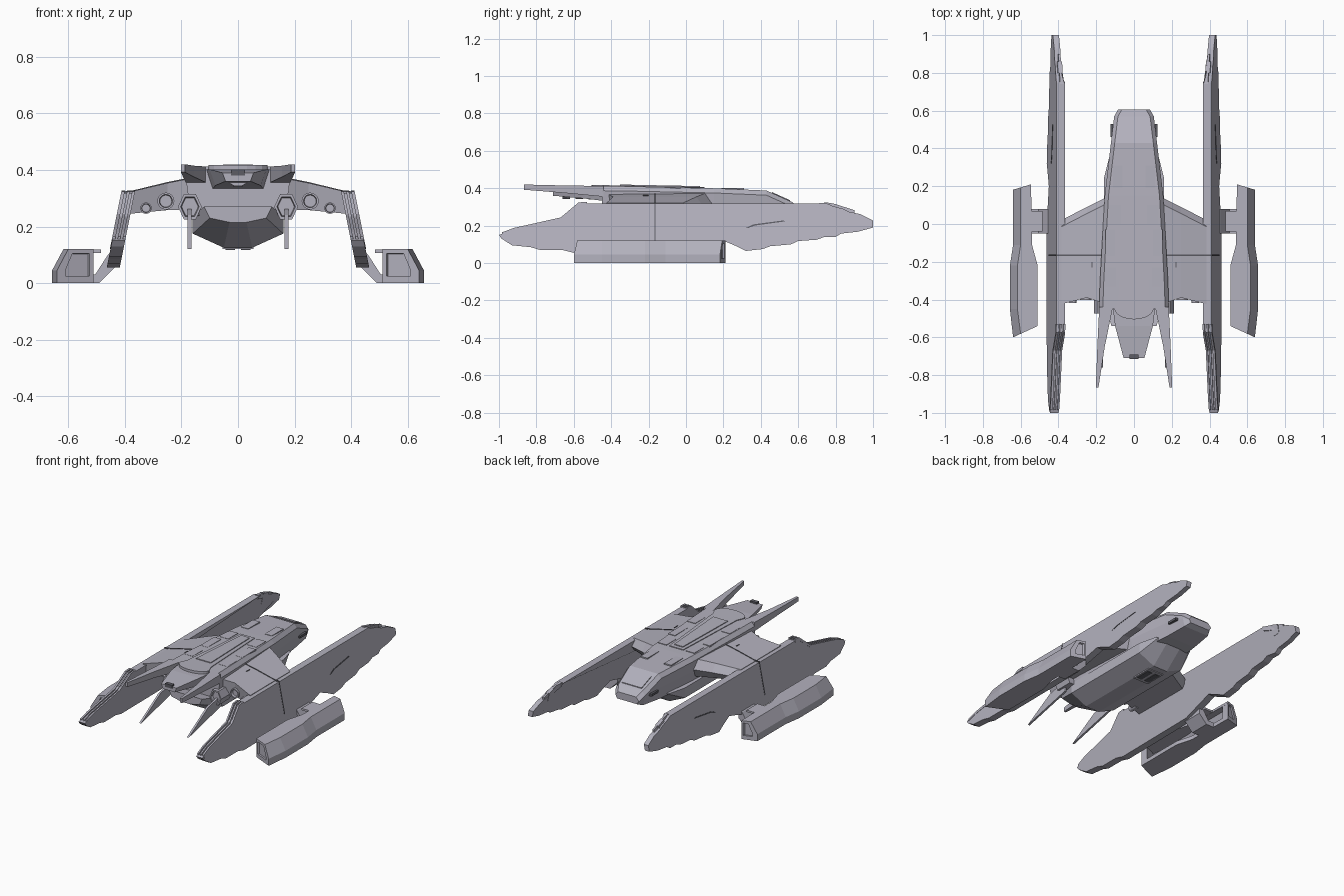
import bpy, bmesh, math
from mathutils import Vector

old = bpy.data.objects.get("Cube")
if old:
    bpy.data.objects.remove(old, do_unlink=True)


def material(name, colour):
    m = bpy.data.materials.new(name)
    m.use_nodes = True
    m.diffuse_color = (*colour, 1)
    m.node_tree.nodes["Principled BSDF"].inputs["Base Color"].default_value = (*colour, 1)
    return m


HULL = material("hull grey", (0.45, 0.44, 0.51))
SEAM = material("seam grey", (0.11, 0.11, 0.13))


def loft(name, rings, mirror=False, mat=HULL):
    """Skin a list of equal-length closed rings and cap both ends."""
    bm = bmesh.new()
    loops = [[bm.verts.new(p) for p in ring] for ring in rings]
    n = len(loops[0])
    for a, b in zip(loops, loops[1:]):
        for i in range(n):
            bm.faces.new((a[i], a[(i + 1) % n], b[(i + 1) % n], b[i]))
    bm.faces.new(loops[0])
    bm.faces.new(loops[-1])
    bmesh.ops.recalc_face_normals(bm, faces=bm.faces)
    mesh = bpy.data.meshes.new(name)
    bm.to_mesh(mesh)
    bm.free()
    mesh.materials.append(mat)
    ob = bpy.data.objects.new(name, mesh)
    bpy.context.scene.collection.objects.link(ob)
    if mirror:
        ob.modifiers.new("Mirror", 'MIRROR').use_axis[0] = True
    return ob


def box(name, x, y, z, mirror=False, mat=HULL):
    ring = lambda h: [(x[0], y[0], h), (x[1], y[0], h), (x[1], y[1], h), (x[0], y[1], h)]
    return loft(name, [ring(z[0]), ring(z[1])], mirror, mat)


def prism_y(name, section, y0, y1, mirror=False, mat=HULL):
    return loft(name, [[(x, y, z) for x, z in section] for y in (y0, y1)], mirror, mat)


def symmetric(half, y):
    """Full ring from the right half of a cross-section, top to bottom."""
    return [(x, y, z) for x, z in half] + [(-x, y, z) for x, z in reversed(half)]


# Upper hull, from blunt nose to rear wall: y, half width, top, bottom
stations = [(.605, .085, .295, .25), (.57, .105, .325, .235), (.43, .122, .388, .225),
            (.15, .155, .40, .22), (-.30, .18, .41, .22), (-.45, .185, .412, .24)]
rings = []
for y, w, top, low in stations:
    rings.append(symmetric([(w - .02, top), (w, top - .025), (w * .97, (top + low) / 2),
                            (w * .85, low)], y))
loft("upper_hull", rings)

# Faceted belly
full = [(.16, .24), (.16, .175), (.05, .125)]
loft("belly", [symmetric([(.12, .27), (.10, .23), (.03, .215)], -.54),
               symmetric(full, -.38), symmetric(full, .24),
               symmetric([(.13, .24), (.12, .235), (.05, .225)], .36)])
box("belly_vent_frame", (-.055, .055), (.06, .2), (.12, .13))
for k in (-1, 1):
    box("belly_vent", sorted((k * .01, k * .045)), (.08, .18), (.117, .125), mat=SEAM)

# Raised dorsal deck with a rounded rear edge
arc = [(.105 * math.cos(a), -.445 - .06 * math.sin(a))
       for a in [math.pi * i / 10 for i in range(11)]]
outline = [(-.05, .1), (.05, .1), (.085, -.40)] + arc + [(-.085, -.40)]
deck_z = lambda y: .403 - .02 * y
loft("dorsal_deck", [[(x, y, deck_z(y) + h) for x, y in outline] for h in (-.03, .005)])
inner = [(x * .62, y * .86 - .01) for x, y in outline[:3] + outline[-1:]]
loft("deck_panel", [[(x, y, deck_z(y) + h) for x, y in inner] for h in (0, .010)])
for i, (x, y, w, d) in enumerate([(.085, .25, .025, .06), (.10, .05, .03, .05),
                                  (.125, -.1, .025, .07), (.125, -.28, .03, .05)]):
    z = deck_z(y)
    box(f"deck_plate_{i}", (x - w, x + w), (y - d, y + d), (z - .02, z + .003), True)

# Panel on the sloping nose
slope = lambda y: .388 - (y - .43) * .45
plate = [(.075, .46), (.07, .555), (-.07, .555), (-.075, .46)]
loft("nose_panel", [[(x, y, slope(y) + h) for x, y in plate] for h in (-.02, .005)])
box("nose_side_window", (.10, .125), (.46, .53), (.285, .30), True, SEAM)

# Tapered tail with ribs beneath
loft("tail", [symmetric([(w, t), (w * .8, b)], y) for y, w, t, b in
              [(-.42, .115, .402, .33), (-.54, .10, .402, .345), (-.71, .055, .39, .36)]])
for y in (-.50, -.57, -.64):
    loft("tail_rib", [symmetric([(.05, .365), (.012, .33 - y * .02)], y + d) for d in (-.02, .02)])
box("tail_light", (-.025, .025), (-.715, -.69), (.38, .402), mat=SEAM)

# Rear prongs
loft("rear_prong", [[(a, y, b), (c, y, b), (c, y, t), (a, y, t)] for y, a, c, b, t in
                    [(-.44, .112, .184, .355, .412), (-.65, .155, .194, .375, .415),
                     (-.865, .188, .202, .392, .42)]], True)

# Hanging triangular spikes
blade = [(-.42, .27), (-.42, .20), (-.76, .12), (-.56, .24)]
loft("tail_spike", [[(x, y, z) for y, z in blade] for x in (.165, .178)], True)


def nozzle(name, x, z, rx, rz, n, y0, y1):
    """Short tube along y with a recessed rear opening."""
    def ring(y, s):
        return [(x + rx * s * math.cos(2 * math.pi * i / n), y,
                 z + rz * s * math.sin(2 * math.pi * i / n)) for i in range(n)]
    loft(name, [ring(y0, 1), ring(y1, 1), ring(y1, .78), ring(y1 + .015, .7)], True)


nozzle("main_engine", .17, .27, .042, .052, 6, -.36, -.475)
nozzle("wing_thruster_large", .255, .29, .03, .03, 20, -.36, -.402)
nozzle("wing_thruster_small", .325, .265, .02, .02, 20, -.36, -.417)

# Wings
rings = []
for x, front, rear, top, low in [(.13, .15, -.43, .378, .262), (.25, .09, -.39, .354, .258),
                                 (.385, .02, -.425, .322, .245)]:
    rings.append([(x, front, (top + low) / 2), (x, front - .035, top), (x, rear, top),
                  (x, rear + .015, low), (x, front - .035, low)])
loft("wing", rings, True)
box("wing_hatch", (.22, .225), (-.23, -.2), (.33, .363), True, SEAM)


# Leaning side fins
def lean(z):
    return .465 - (z - .05) * .2


def fin_part(name, profile, inner, outer, mat=HULL):
    def ring(d):
        return [(lean(z) + (d if y < .76 or d > -.03 else d * .7), y, z) for y, z in profile]
    loft(name, [ring(inner), ring(outer)], True, mat)


top_edge = [(-1, .15), (-.92, .18), (-.67, .235), (-.57, .318), (.75, .32), (.78, .307),
            (.84, .29), (.87, .275), (.93, .262), (1, .228)]
low_edge = [(1, .19), (.92, .168), (.83, .158), (.80, .14), (.74, .14), (.70, .125),
            (.60, .118), (.56, .10), (.45, .09), (.41, .075), (.32, .065), (.27, .09),
            (.20, .12), (-.02, .06), (-.60, .055), (-.66, .07), (-.78, .07), (-.83, .085),
            (-.93, .095), (-.985, .13)]
fin_part("side_fin", top_edge + low_edge, -.046, 0)

# Raised rails on the sloping fin front
path = [(-.985, .158), (-.92, .182), (-.67, .238), (-.575, .318), (-.53, .322)]
rail = path + [(y, z - .02) for y, z in reversed(path)]
for i, (a, b) in enumerate([(-.046, -.036), (-.028, -.018), (-.01, .002)]):
    fin_part(f"fin_rail_{i}", [(y, z + .006) for y, z in rail], a, b)

# Fin details: side groove, rear blocks, cross seam
groove = [(.32, .188), (.36, .207), (.52, .228), (.53, .223), (.37, .201), (.33, .187)]
fin_part("fin_groove", groove, -.002, .002, SEAM)
fin_part("fin_rear_block", [(.74, .30), (.74, .326), (.79, .318), (.90, .283), (.90, .25)],
         -.042, -.018)
fin_part("fin_rear_clamp", [(.80, .24), (.80, .314), (.86, .296), (.86, .24)], -.05, -.01)
prism_y("cross_seam", [(.15, .36), (.15, .377), (.25, .357), (.37, .328), (.412, .323), (.453, .12),
                       (.445, .12), (.40, .31), (.25, .34)], -.169, -.162, True, SEAM)

# Outboard pods, open on the inner side
pod = [(-.58, .51, .64), (-.45, .51, .657), (-.22, .51, .657), (-.11, .54, .64), (.19, .545, .64)]


def end_y(i, x):
    """Slant the two pod ends in plan."""
    if i == 0:
        return -.54 - (x - .51) * .46
    return .21 - (x - .545) * .3 if i == len(pod) - 1 else pod[i][0]


def solid(a, b):
    return [(a, 0), (b, 0), (b, .045), (b - .04, .12), (a, .12)]


rings = []
for i, (y, a, b) in enumerate(pod):
    shell = solid(a, b) + [(a, .105), (b - .055, .105), (b - .03, .045), (b - .03, .025), (a, .025)]
    rings.append([(x, end_y(i, x), z) for x, z in shell])
loft("pod_shell", rings, True)

for i, inward in ((0, 1), (len(pod) - 1, -1)):
    section = solid(*pod[i][1:])
    mid = sum((Vector(p) for p in section), Vector((0, 0))) / len(section)
    rings = []
    for scale, depth in ((.98, .05), (1, 0), (.8, 0), (.72, .012)):
        pts = [mid + (Vector(p) - mid) * scale for p in section]
        rings.append([(p.x, end_y(i, p.x) + inward * depth, p.y) for p in pts])
    loft("pod_front_cap" if i == 0 else "pod_rear_cap", rings, True)

# Struts joining pods to fins
strut = [(.60, 0), (.49, 0), (.435, .055), (.435, .12), (.46, .10), (.505, .03), (.60, .03)]
prism_y("pod_strut", strut, -.05, .08, True)
box("pod_strut_brace", (.485, .60), (-.04, .07), (.106, .118), True)
